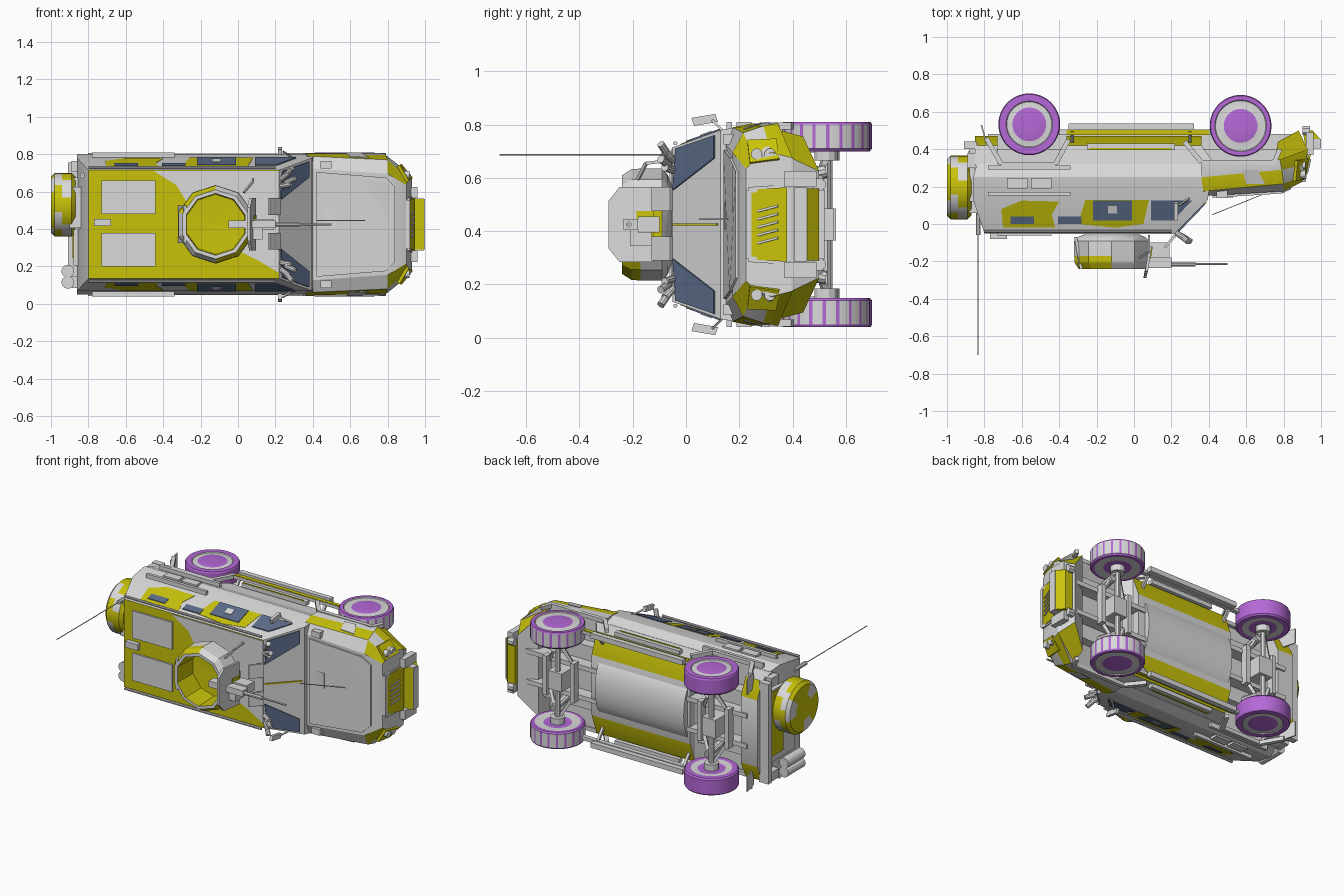
import bpy, bmesh, math
from mathutils import Vector, Matrix

# Parts are laid out upright as (x forward, s sideways, h up), then the vehicle is tipped on its side.
TIP = Matrix.Translation((0, 0, 0.425)) @ Matrix.Rotation(math.pi / 2, 4, 'X')
COLOURS = {"grey": (0.7, 0.7, 0.7), "yellow": (0.58, 0.54, 0.003),
           "purple": (0.46, 0.14, 0.68), "blue": (0.105, 0.15, 0.25)}
MATS = []
for n, c in COLOURS.items():
    m = bpy.data.materials.new(n)
    m.diffuse_color = (*c, 1)
    MATS.append(m)
G, Y, P, B = range(4)


def build(name, verts, faces, mats):
    me = bpy.data.meshes.new(name)
    me.from_pydata([TIP @ Vector(v) for v in verts], [], faces)
    for m in MATS:
        me.materials.append(m)
    for i, p in enumerate(me.polygons):
        p.material_index = mats if isinstance(mats, int) else mats[i]
    bm = bmesh.new()
    bm.from_mesh(me)
    bmesh.ops.recalc_face_normals(bm, faces=bm.faces)
    bm.to_mesh(me)
    bm.free()
    ob = bpy.data.objects.new(name, me)
    bpy.context.collection.objects.link(ob)
    return ob


def slab(name, pts, vec, mat):
    """Polygon extruded along a vector."""
    n, v = len(pts), Vector(vec)
    vs = [Vector(p) for p in pts] + [Vector(p) + v for p in pts]
    fs = [list(range(n))[::-1], list(range(n, 2 * n))]
    fs += [[i, (i + 1) % n, n + (i + 1) % n, n + i] for i in range(n)]
    return build(name, vs, fs, mat)


def box(name, x, s, h, mat=G):
    return slab(name, [(x[0], s[0], h[0]), (x[1], s[0], h[0]), (x[1], s[1], h[0]), (x[0], s[1], h[0])],
                (0, 0, h[1] - h[0]), mat)


def loft(name, rings, rule):
    """Half rings (x, s, h), top to bottom, mirrored; rule(kind, ring, strip) gives the colour."""
    k = len(rings[0])
    vs, fs, ms = [], [], []
    for r in rings:
        vs += r + [(x, -s, h) for x, s, h in reversed(r)]
    w = 2 * k
    for j in range(len(rings) - 1):
        for i in range(w):
            a, b = j * w + i, j * w + (i + 1) % w
            fs.append([a, b, b + w, a + w])
            kind = "top" if i == w - 1 else "bottom" if i == k - 1 else "side"
            ms.append(rule(kind, j, min(i, w - 2 - i)))
    for o, kind in ((0, "back"), ((len(rings) - 1) * w, "front")):
        for i in range(k - 1):
            fs.append([o + i, o + i + 1, o + w - 2 - i, o + w - 1 - i])
            ms.append(rule(kind, 0, i))
    return build(name, vs, fs, ms)


def lathe(name, profile, origin, axis, n, rule=lambda j, i: G, phase=0.0):
    """Revolve (radius, offset) pairs round an axis; rule(band, segment) gives the colour."""
    rot = Vector((0, 0, 1)).rotation_difference(Vector(axis)).to_matrix()
    vs = [Vector(origin) + rot @ Vector((r * math.cos(a), r * math.sin(a), t))
          for r, t in profile for a in [2 * math.pi * i / n + phase for i in range(n)]]
    fs, ms = [], []
    L = len(profile)
    for j in range(L - 1):
        for i in range(n):
            a, b = j * n + i, j * n + (i + 1) % n
            fs.append([a, b, b + n, a + n])
            ms.append(rule(j, i))
    fs += [list(range(n)), list(range((L - 1) * n, L * n))]
    ms += [rule(0, 0), rule(L - 2, 0)]
    return build(name, vs, fs, ms)


def rod(name, p, q, r, mat=G, n=8):
    d = Vector(q) - Vector(p)
    return lathe(name, [(r, 0), (r, d.length)], p, d.normalized(), n, lambda j, i: mat, math.pi / n)


def path(name, pts, r, mat=G, n=4):
    for a, b in zip(pts, pts[1:]):
        rod(name, a, b, r, mat, n)


def side_s(h):
    """Half width of the cabin side at height h."""
    return 0.355 - (h + 0.13) * 0.361 if h > -0.13 else 0.355 - (h + 0.13) * 0.167


def decal(name, pts, mat, t=0.006):
    for sg in (1, -1):
        slab(name, [(x, sg * (side_s(h) - 0.003), h) for x, h in pts], (0, sg * t, 0), mat)


def rect(x0, x1, h0, h1, lean=0):
    return [(x0, h0), (x1 + lean, h0), (x1, h1), (x0, h1)]


# Main armoured body, hood and chin
half = [(0.29, 0.05), (0.355, -0.13), (0.375, -0.25), (0.35, -0.32)]
loft("cabin", [[(x, *p) for x, p in zip(xs, half)] for xs in
               ((-0.80, -0.86, -0.86, -0.84), (0.22, 0.395, 0.41, 0.41))],
     lambda k, j, i: Y if k == "top" else G)
loft("hood", [[(0.38, 0.30, -0.15), (0.37, 0.365, -0.175), (0.36, 0.38, -0.25), (0.36, 0.375, -0.33)],
              [(0.80, 0.27, -0.175), (0.80, 0.345, -0.215), (0.79, 0.37, -0.29), (0.78, 0.38, -0.345)],
              [(0.90, 0.21, -0.225), (0.91, 0.245, -0.26), (0.92, 0.27, -0.32), (0.93, 0.25, -0.40)]],
     lambda k, j, i: Y if k == "side" and (j, i) in ((0, 1), (1, 0), (1, 2)) else G)
loft("chin", [[(0.75, 0.36, -0.33), (0.77, 0.33, -0.44)], [(0.93, 0.25, -0.395), (0.88, 0.2, -0.5)]],
     lambda k, j, i: Y if k == "side" else G)
loft("tail_lower", [[(x, s, h) for s, h in ((0.35, -0.31), (0.33, -0.42), (0.22, -0.47))]
                    for x in (-0.85, -0.73)], lambda k, j, i: Y if k == "side" and i else G)
slab("hood_panel", [(0.42, -0.28, -0.152), (0.79, -0.25, -0.175), (0.84, -0.2, -0.198), (0.84, 0.2, -0.198),
                    (0.79, 0.25, -0.175), (0.42, 0.28, -0.152)], (0, 0, 0.012), G)
box("hood_vent", (0.47, 0.53), (-0.02, 0.08), (-0.16, -0.143))

# Lower hull, rounded belly and chassis
loft("lower_hull", [[(x0, 0.35, -0.31), (x1, 0.335, -0.42), (x1, 0.2, -0.47)]
                    for x0, x1 in ((-0.43, -0.36), (0.44, 0.36))], lambda k, j, i: Y if k == "side" and i else G)
arc = [(0.21 * math.sin(a), -0.40 - 0.11 * math.cos(a)) for a in [math.pi * (i / 12 - 0.5) for i in range(13)]]
slab("belly", [(-0.34, s, h) for s, h in arc], (0.65, 0, 0), G)
box("tub", (-0.80, 0.80), (-0.21, 0.21), (-0.40, -0.3))
for sg in (1, -1):
    for x in ((-0.78, -0.34), (0.31, 0.86)):
        box("frame_rail", x, (sg * 0.1 - 0.015, sg * 0.1 + 0.015), (-0.48, -0.4))

# Wheels, axles and suspension
for x, h, front in ((0.57, -0.525, True), (-0.56, -0.533, False)):
    e = 0.138 if front else 0.124
    tyre = [(0.03, -0.05), (0.085, -0.05), (e, -0.055), (0.157, -0.055), (0.165, -0.045),
            (0.165, 0.045), (0.16, 0.055), (e, 0.055), (e - 0.004, 0.05), (0.096, 0.05), (0.09, 0.052), (0.03, 0.052)]

    def wheel_rule(j, i, front=front):
        if j in (1, 7, 8, 9):
            return G
        return G if front and j == 4 and i % 4 else P
    for sg in (1, -1):
        lathe("wheel", tyre, (x, sg * 0.33, h), (0, sg, 0), 80, wheel_rule)
        rod("hub", (x, sg * 0.24, h), (x, sg * 0.29, h), 0.045, G, 12)
        path("suspension_arm", [(x - 0.09, sg * 0.09, h + 0.05), (x, sg * 0.26, h), (x + 0.09, sg * 0.09, h + 0.05)], 0.014)
        rod("spring", (x + 0.03, sg * 0.2, h), (x + 0.03, sg * 0.17, -0.38), 0.025, G, 10)
    rod("axle", (x, -0.27, h), (x, 0.27, h), 0.018)
    box("differential", (x - 0.05, x + 0.05), (-0.06, 0.06), (h - 0.03, -0.4))
    for dx in (-0.1, 0.1):
        box("crossmember", (x + dx - 0.015, x + dx + 0.015), (-0.13, 0.13), (-0.52, -0.47))

# Side steps, wheel flares, stowage and fittings, both sides
for sg in (1, -1):
    box("side_step", (-0.35, 0.32), sorted((sg * 0.345, sg * 0.378)), (-0.538, -0.505))
    box("side_step_beam", (-0.40, 0.41), sorted((sg * 0.34, sg * 0.36)), (-0.505, -0.475))
    box("step_stripe", (-0.36, 0.40), sorted((sg * 0.36, sg * 0.364)), (-0.503, -0.477), Y)
    for x in (-0.33, 0.3):
        path("step_bracket", [(x, sg * 0.36, -0.50), (x, sg * 0.27, -0.43)], 0.012)
    for pts in ([(-0.79, -0.46), (-0.71, -0.32), (-0.42, -0.32), (-0.35, -0.45)],
                [(0.27, -0.44), (0.36, -0.33), (0.75, -0.33), (0.78, -0.4)]):
        path("wheel_flare", [(x, sg * 0.37, h) for x, h in pts], 0.018)
    for h in (-0.30, -0.16):
        box("side_rack", (-0.78, -0.34), sorted((sg * 0.35, sg * 0.385)), (h - 0.012, h + 0.008))
    for x in (-0.68, -0.55):
        box("stowage_box", (x, x + 0.11), sorted((sg * 0.35, sg * 0.385)), (-0.245, -0.19))
    box("door_rail", (-0.25, 0.22), sorted((sg * 0.345, sg * 0.372)), (-0.43, -0.395))
    box("door_stripe", (-0.24, 0.20), sorted((sg * 0.372, sg * 0.376)), (-0.405, -0.396), Y)
    rod("roof_rail", (-0.80, sg * 0.305, 0.04), (0.2, sg * 0.305, 0.04), 0.008)
    # Mirrors on arms
    slab("mirror", [(0.215, sg * 0.37, -0.03), (0.215, sg * 0.40, -0.02), (0.215, sg * 0.415, -0.11),
                    (0.215, sg * 0.385, -0.12)], (0.02, 0, 0), G)
    path("mirror_arm", [(0.24, sg * 0.39, -0.1), (0.3, sg * 0.35, -0.14)], 0.006)
    # Smoke launchers fanned at the roof corners
    for i in range(4):
        a = math.radians(10 + 14 * i)
        p = Vector((0.23 + 0.025 * (i % 2), sg * (0.205 + 0.018 * i), 0.05 + 0.015 * (i % 2)))
        rod("smoke_launcher", p, p + Vector((0.055 * math.cos(a), sg * 0.055 * math.sin(a), 0.03)), 0.015, G, 10)
    # Headlight clusters, tow hooks and marker lamps
    slab("lamp_panel", [(0.90, sg * 0.225, -0.24), (0.85, sg * 0.31, -0.23), (0.86, sg * 0.315, -0.34),
                        (0.92, sg * 0.24, -0.35)], (0.015, sg * 0.008, 0), Y)
    for h in (-0.265, -0.315):
        rod("headlight", (0.86, sg * 0.265, h), (0.918, sg * 0.265, h), 0.021, G, 14)
    rod("tow_hook", (0.90, sg * 0.15, -0.5), (0.94, sg * 0.15, -0.5), 0.025)
    box("marker_lamp", (0.44, 0.5), sorted((sg * 0.30, sg * 0.34)), (-0.19, -0.14))
    box("bumper_horn", (0.92, 0.96), sorted((sg * 0.14, sg * 0.2)), (-0.49, -0.37))
    # Grey breaks in the fender paint
    slab("fender_grey_patch", [(0.60, sg * 0.36, -0.215), (0.70, sg * 0.355, -0.215), (0.66, sg * 0.379, -0.29),
                               (0.58, sg * 0.38, -0.285)], (0, sg * 0.004, 0), G)
    # Windscreen corners lying on the slope
    slab("windscreen", [(0.225, sg * 0.13, 0.045), (0.235, sg * 0.285, 0.035), (0.375, sg * 0.335, -0.11),
                        (0.375, sg * 0.25, -0.11)], (0.006, 0, 0.006), B)

path("wire_guard", [(0.42, 0.02, -0.05), (0.68, 0.02, -0.155)], 0.003)
slab("windscreen_divider", [(0.225, -0.004, 0.045), (0.225, 0.004, 0.045), (0.385, 0.004, -0.12),
                            (0.385, -0.004, -0.12)], (0.005, 0, 0.005), Y)
decal("side_camouflage", [(-0.71, -0.08), (-0.60, -0.125), (-0.40, -0.12), (-0.44, -0.05), (-0.42, 0.02), (-0.70, 0.02)], Y, 0.005)
decal("side_camouflage", [(-0.26, -0.128), (0.08, -0.128), (0.05, 0.0), (-0.1, 0.02), (-0.3, 0.0)], Y, 0.005)
decal("window", rect(0.09, 0.21, -0.125, -0.02, 0.10), B, 0.009)
decal("window", rect(-0.22, -0.01, -0.125, -0.02), B, 0.009)
decal("window_patch", rect(-0.14, -0.09, -0.095, -0.055), G, 0.0125)
for x in (-0.66, -0.405):
    decal("small_window", rect(x, x + 0.125, -0.04, 0.0), B, 0.009)

# Grille and front bumper with sloped underside
slab("grille", [(0.905, -0.13, -0.24), (0.905, 0.13, -0.24), (0.935, 0.14, -0.38), (0.935, -0.14, -0.38)], (0.012, 0, 0), Y)
for s in range(-2, 3):
    rod("grille_bar", (0.925, s * 0.03 - 0.01, -0.27), (0.943, s * 0.03 + 0.01, -0.345), 0.006, G, 4)
path("grille_frame", [(0.92, -0.14, -0.39), (0.91, -0.13, -0.235), (0.91, 0.13, -0.235), (0.92, 0.14, -0.39)], 0.015)
slab("front_bumper", [(0.92, -0.135, -0.405), (0.995, -0.135, -0.405), (0.995, -0.135, -0.455),
                      (0.955, -0.135, -0.50), (0.90, -0.135, -0.50)], (0, 0.27, 0), Y)
box("bumper_face", (0.995, 1.0), (-0.135, 0.135), (-0.455, -0.405))
for s in (-0.139, 0.135):
    box("bumper_cheek", (0.94, 0.995), (s, s + 0.004), (-0.455, -0.405))

# Roof paint, hatches and fittings
slab("roof_grey_paint", [(-0.45, 0.285, 0.05), (0.22, 0.285, 0.05), (0.22, -0.26, 0.05), (0.12, -0.2, 0.05),
                         (-0.08, -0.1, 0.05), (-0.2, 0.0, 0.05), (-0.33, 0.21, 0.05)], (0, 0, 0.004), G)
for s in (-0.225, 0.055):
    box("roof_hatch", (-0.73, -0.44), (s, s + 0.18), (0.04, 0.062))
for s in (-0.135, 0.05):
    slab("sight_plate", [(0.16, s, 0.12), (0.22, s, 0.05), (0.22, s + 0.09, 0.05), (0.16, s + 0.09, 0.12)], (0.01, 0, 0.01), G)
box("roof_vent", (-0.77, -0.68), (-0.01, 0.03), (0.045, 0.08))

# Open gun ring with shield and gun
lathe("turret", [(0.14, 0.0), (0.19, 0.02), (0.21, 0.04), (0.21, 0.12), (0.208, 0.155), (0.185, 0.19), (0.165, 0.19),
                 (0.16, 0.03), (0.01, 0.02)], (-0.12, 0, 0.05), (0, 0, 1), 10,
      lambda j, i: Y if j > 5 or (j in (3, 4) and i % 5 in (2, 3)) or (j == 2 and i % 5 == 4) else G, math.pi / 10)
slab("turret_back_plate", [(-0.32, -0.1, 0.07), (-0.32, 0.1, 0.07), (-0.29, 0.1, 0.24), (-0.29, -0.1, 0.24)], (0.015, 0, 0), G)
slab("gun_shield", [(0.08, -0.14, 0.12), (0.08, 0.14, 0.12), (0.06, 0.14, 0.25), (0.05, 0.09, 0.29),
                    (0.05, -0.09, 0.29), (0.06, -0.14, 0.25)], (0.015, 0, 0), G)
slab("shield_paint", [(0.094, -0.05, 0.12), (0.094, 0.05, 0.12), (0.084, 0.05, 0.185), (0.084, -0.05, 0.185)], (0.006, 0, 0), Y)
box("gun_body", (-0.05, 0.2), (-0.02, 0.02), (0.18, 0.235))
box("ammunition_box", (0.07, 0.13), (-0.08, -0.02), (0.13, 0.21))
box("gun_cradle", (0.06, 0.19), (-0.03, 0.03), (0.1, 0.18))
rod("gun_barrel", (0.2, 0, 0.215), (0.5, 0, 0.215), 0.006)
rod("gun_jacket", (0.2, 0, 0.215), (0.33, 0, 0.215), 0.012)
path("sight_arm", [(0.03, 0.17, 0.18), (0.08, 0.23, 0.15), (0.08, 0.24, 0.06)], 0.008)

# Spare wheel, antenna and rear fittings
lathe("spare_wheel", [(0.05, 0.13), (0.15, 0.13), (0.17, 0.11), (0.17, 0.06), (0.17, 0.02), (0.15, 0.0), (0.08, 0.0), (0.01, 0.005)],
      (-1.0, 0.105, -0.195), (1, 0, 0), 28,
      lambda j, i: G if (j in (2, 3) and (i + 2 * j) % 7 < 3) or (j in (4, 5) and i % 9 < 3) else Y)
box("spare_carrier", (-0.9, -0.84), (-0.02, 0.2), (-0.3, -0.06))
rod("antenna", (-0.833, 0.262, 0.0), (-0.833, 0.262, 0.7), 0.003, G, 6)
rod("antenna_base", (-0.833, 0.262, -0.06), (-0.833, 0.262, 0.06), 0.014)
box("rear_door", (-0.88, -0.85), (-0.22, 0.25), (-0.40, -0.12))
box("rear_door_paint", (-0.886, -0.88), (-0.18, 0.24), (-0.39, -0.25), Y)
for s in (-0.25, -0.31):
    rod("rear_canister", (-0.91, s, -0.28), (-0.91, s, -0.1), 0.034, G, 14)
box("rear_bumper", (-0.91, -0.84), (-0.33, 0.33), (-0.44, -0.40))
for sg in (1, -1):
    box("rear_lamp", (-0.89, -0.84), (sg * 0.31 - 0.03, sg * 0.31 + 0.03), (-0.38, -0.3))
    slab("mud_flap", [(-0.79, sg * 0.27, -0.42), (-0.79, sg * 0.37, -0.42), (-0.82, sg * 0.37, -0.53),
                      (-0.82, sg * 0.27, -0.53)], (0.008, 0, 0), G)

# Smooth the round parts, keep plate edges sharp
for ob in bpy.data.objects:
    ob.select_set(True)
    bpy.context.view_layer.objects.active = ob
bpy.ops.object.shade_smooth_by_angle(angle=math.radians(25))
